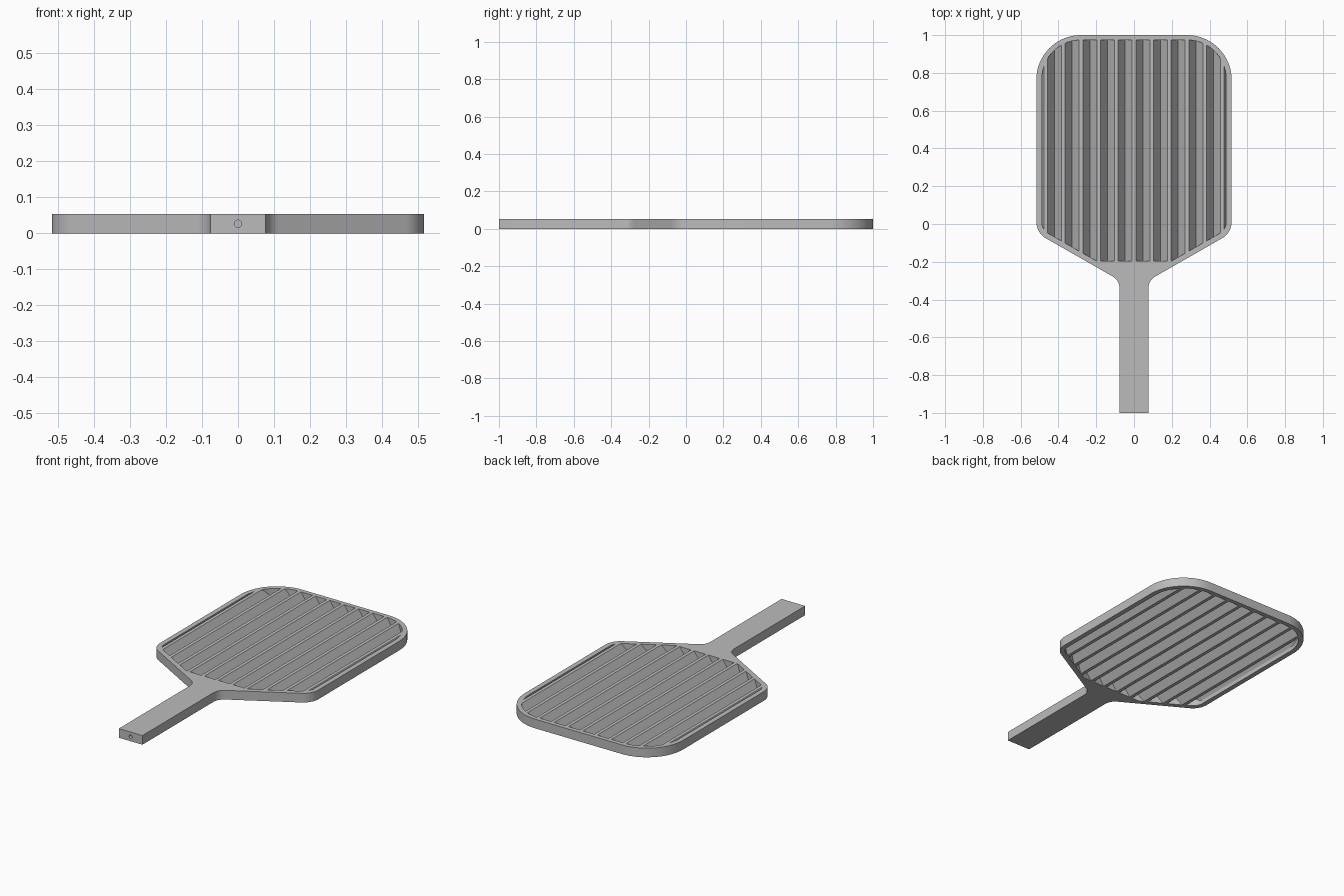
import bpy, bmesh, math
from mathutils import Vector

HEIGHT = 0.054      # thickness of the whole tool
PITCH = 0.0935      # spacing of the slats
FLAT = 0.01         # half width of the flat crest of each slat

if "Cube" in bpy.data.objects:
    bpy.data.objects.remove(bpy.data.objects["Cube"])

grey = bpy.data.materials.new("plain grey")
grey.use_nodes = True
colour = (0.5, 0.5, 0.5, 1)
grey.diffuse_color = colour
grey.node_tree.nodes["Principled BSDF"].inputs["Base Color"].default_value = colour


def rounded(corners, steps=12):
    """Outline from (x, y, radius) corners, each replaced by an arc."""
    out = []
    for i, (x, y, r) in enumerate(corners):
        p = Vector((x, y))
        if r == 0:
            out.append(p)
            continue
        a = (Vector(corners[i - 1][:2]) - p).normalized()
        b = (Vector(corners[(i + 1) % len(corners)][:2]) - p).normalized()
        half = a.angle(b) / 2
        centre = p + (a + b).normalized() * (r / math.sin(half))
        start = p + a * (r / math.tan(half)) - centre
        end = p + b * (r / math.tan(half)) - centre
        for k in range(steps + 1):
            spoke = start.lerp(end, k / steps).normalized()
            out.append(centre + spoke * r)
    return out


def mirrored(half):
    return half + [(-x, y, r) for x, y, r in reversed(half)]


def prism(name, points, direction):
    """Extrude a closed 3D outline along a direction."""
    bm = bmesh.new()
    face = bm.faces.new([bm.verts.new(p) for p in points])
    new = bmesh.ops.extrude_face_region(bm, geom=[face])["geom"]
    moved = [g for g in new if isinstance(g, bmesh.types.BMVert)]
    bmesh.ops.translate(bm, verts=moved, vec=direction)
    bmesh.ops.recalc_face_normals(bm, faces=bm.faces)
    mesh = bpy.data.meshes.new(name)
    bm.to_mesh(mesh)
    bm.free()
    mesh.materials.append(grey)
    ob = bpy.data.objects.new(name, mesh)
    bpy.context.collection.objects.link(ob)
    return ob


def plate(name, half, low, high):
    points = [(p.x, p.y, low) for p in rounded(mirrored(half))]
    return prism(name, points, (0, 0, high - low))


def activate(ob):
    bpy.ops.object.select_all(action='DESELECT')
    ob.select_set(True)
    bpy.context.view_layer.objects.active = ob


def combine(ob, cutter, operation):
    mod = ob.modifiers.new("cut", 'BOOLEAN')
    mod.object, mod.operation, mod.solver = cutter, operation, 'EXACT'
    activate(ob)
    bpy.ops.object.modifier_apply(modifier=mod.name)


# Paddle body: handle, flared neck and rounded head
body = plate("frame_and_handle", [
    (0.077, -1, 0), (0.077, -0.298, 0.07),
    (0.517, -0.047, 0.1), (0.517, 1, 0.235)], 0, HEIGHT)

# Opening inside the rim
opening = plate("opening_cutter", [
    (0.2, -0.195, 0), (0.488, -0.03, 0.07),
    (0.488, 0.974, 0.205)], -0.02, HEIGHT + 0.02)
combine(body, opening, 'DIFFERENCE')

# Screw hole in the end of the handle
ring = [(0.01 * math.cos(a), -1.02, HEIGHT / 2 + 0.01 * math.sin(a))
        for a in (k * math.tau / 24 for k in range(24))]
hole = prism("hole_cutter", ring, (0, 0.2, 0))
combine(body, hole, 'DIFFERENCE')

# Corrugated slats: flat crests above, flat feet below, V grooves between
top, bottom = [], []
for k in range(-6, 7):
    x = k * PITCH
    top += [(x - FLAT, HEIGHT), (x + FLAT, HEIGHT), (x + PITCH / 2, 0.001)]
    bottom += [(x, HEIGHT - 0.001), (x + PITCH / 2 - FLAT, 0), (x + PITCH / 2 + FLAT, 0)]
section = top[:-1] + bottom[:-2][::-1]
slats = prism("slats", [(x, -0.4, z) for x, z in section], (0, 1.5, 0))
combine(slats, opening, 'INTERSECT')

for cutter in (opening, hole):
    bpy.data.objects.remove(cutter)

activate(body)
bpy.ops.object.shade_smooth_by_angle(angle=math.radians(30))
